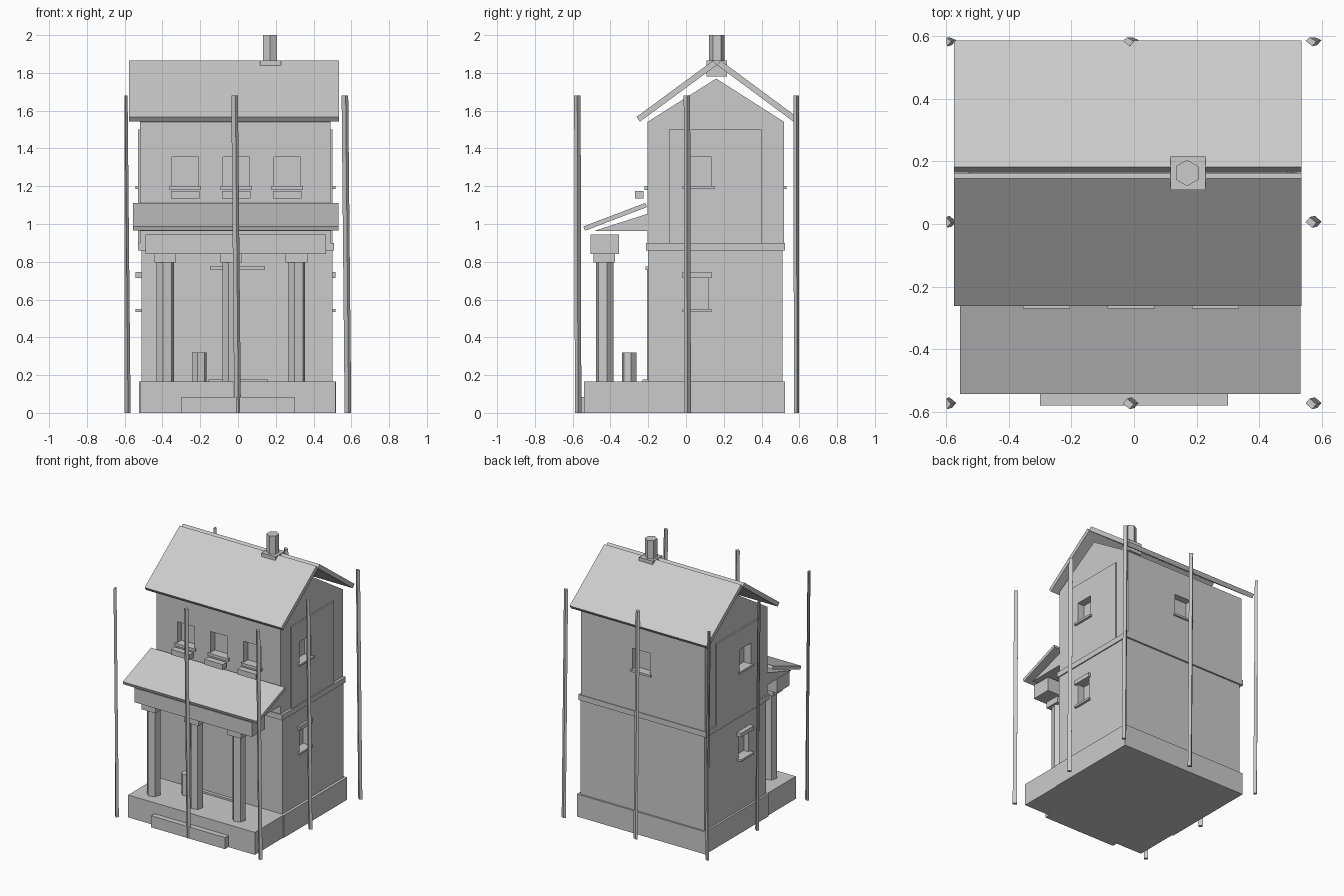
import bpy, bmesh, math
from mathutils import Matrix, Vector

cube = bpy.data.objects.get("Cube")
if cube:
    bpy.data.objects.remove(cube)

grey = bpy.data.materials.new("plain_grey")
grey.use_nodes = True
grey.diffuse_color = (0.6, 0.6, 0.6, 1)
grey.node_tree.nodes["Principled BSDF"].inputs["Base Color"].default_value = (0.6, 0.6, 0.6, 1)


def finish(name, bm):
    bmesh.ops.recalc_face_normals(bm, faces=bm.faces)
    mesh = bpy.data.meshes.new(name)
    bm.to_mesh(mesh)
    bm.free()
    mesh.materials.append(grey)
    obj = bpy.data.objects.new(name, mesh)
    bpy.context.collection.objects.link(obj)
    return obj


def box(name, x, y, z):
    """Box from three (low, high) ranges."""
    bm = bmesh.new()
    bmesh.ops.create_cube(bm, size=1)
    for v in bm.verts:
        v.co = Vector([(r[0] + r[1]) / 2 + c * (r[1] - r[0]) for r, c in zip((x, y, z), v.co)])
    return finish(name, bm)


def prism(name, x, profile):
    """Side profile of (y, z) points extruded along x."""
    bm = bmesh.new()
    face = bm.faces.new([bm.verts.new((x[0], y, z)) for y, z in profile])
    ext = bmesh.ops.extrude_face_region(bm, geom=[face])
    moved = [g for g in ext["geom"] if isinstance(g, bmesh.types.BMVert)]
    bmesh.ops.translate(bm, verts=moved, vec=(x[1] - x[0], 0, 0))
    return finish(name, bm)


def slab(name, x, low, high, thick):
    """Sloping board; low and high are the ends of its upper surface."""
    a, b = Vector(low), Vector(high)
    d = (b - a).normalized()
    n = Vector((d.y, -d.x)) * thick
    if n.y > 0:
        n = -n
    return prism(name, x, [a, b, b + n, a + n])


def post(name, x, y, z, radius, turn):
    """Six-sided upright."""
    bm = bmesh.new()
    bmesh.ops.create_cone(bm, cap_ends=True, segments=6, radius1=radius, radius2=radius,
                          depth=z[1] - z[0],
                          matrix=Matrix.Translation((x, y, (z[0] + z[1]) / 2))
                          @ Matrix.Rotation(math.radians(turn), 4, "Z"))
    return finish(name, bm)


def carve(target, x, y, z):
    cutter = box("cutter", x, y, z)
    cutter.hide_render = True
    mod = target.modifiers.new("opening", "BOOLEAN")
    mod.operation, mod.solver, mod.object = "DIFFERENCE", "EXACT", cutter
    bpy.context.view_layer.objects.active = target
    bpy.ops.object.modifier_apply(modifier=mod.name)
    bpy.data.objects.remove(cutter)


# Foundation, porch floor and step
box("house_plinth", (-0.525, 0.52), (-0.21, 0.525), (0, 0.165))
box("porch_floor", (-0.515, 0.515), (-0.54, -0.2), (0, 0.165))
box("front_step", (-0.30, 0.30), (-0.58, -0.53), (0, 0.085))

# Walls
lower = box("lower_walls", (-0.51, 0.50), (-0.2, 0.512), (0.16, 0.87))
upper = prism("upper_walls", (-0.52, 0.49),
              [(-0.205, 0.86), (-0.205, 1.54), (0.16, 1.77), (0.52, 1.54), (0.52, 0.86)])
box("floor_band", (-0.53, 0.508), (-0.212, 0.525), (0.86, 0.9))
right_panel = box("right_wall_panel", (-0.53, -0.515), (-0.09, 0.40), (0.89, 1.5))
left_panel = box("left_wall_panel", (0.485, 0.5), (-0.09, 0.40), (0.89, 1.5))

# Front windows with sills and flower boxes
for i, x in enumerate((-0.28, -0.01, 0.26)):
    carve(upper, (x - 0.07, x + 0.07), (-0.3, -0.155), (1.2, 1.355))
    box(f"front_sill_{i}", (x - 0.083, x + 0.083), (-0.22, -0.16), (1.18, 1.2))
    box(f"flower_box_{i}", (x - 0.075, x + 0.075), (-0.27, -0.225), (1.135, 1.175))

# Rear window
carve(upper, (-0.07, 0.07), (0.47, 0.6), (1.2, 1.355))
box("rear_sill", (-0.083, 0.083), (0.48, 0.532), (1.185, 1.2))

# Side windows
for side, panel, edge in (("right", right_panel, -0.53), ("left", left_panel, 0.505)):
    s = -1 if side == "right" else 1
    cut = sorted((edge - s * 0.06, edge + s * 0.1))
    trim = sorted((edge - s * 0.05, edge + s * 0.012))
    for wall in (upper, panel):
        carve(wall, cut, (0.0, 0.135), (1.2, 1.355))
    carve(lower, cut, (0.0, 0.12), (0.55, 0.715))
    box(side + "_upper_sill", trim, (-0.018, 0.15), (1.185, 1.2))
    box(side + "_lower_sill", trim, (-0.018, 0.135), (0.535, 0.55))
    box(side + "_lower_lintel", trim, (-0.018, 0.135), (0.715, 0.745))

# Door
box("front_door", (-0.135, 0.13), (-0.206, -0.19), (0.165, 0.76))
box("door_lintel", (-0.148, 0.143), (-0.215, -0.19), (0.757, 0.775))
box("door_threshold", (-0.155, 0.16), (-0.23, -0.19), (0.16, 0.178))

# Porch columns, beam and roof
for i, x in enumerate((-0.385, -0.037, 0.31)):
    post(f"column_{i}", x, -0.43, (0.16, 0.8), 0.047, 45)
    box(f"capital_{i}", (x - 0.058, x + 0.058), (-0.49, -0.375), (0.795, 0.845))
box("porch_beam", (-0.49, 0.467), (-0.505, -0.355), (0.84, 0.945))
prism("porch_wedge", (-0.515, 0.49), [(-0.49, 0.962), (-0.2, 0.962), (-0.2, 1.055)])
slab("porch_roof", (-0.557, 0.532), (-0.543, 0.987), (-0.215, 1.112), 0.024)
post("porch_barrel", -0.205, -0.30, (0.16, 0.32), 0.039, 45)

# Main roof with open ridge
slab("roof_front", (-0.576, 0.536), (-0.262, 1.567), (0.145, 1.866), 0.031)
slab("roof_rear", (-0.576, 0.536), (0.587, 1.567), (0.183, 1.866), 0.031)

# Chimney
box("chimney_base", (0.117, 0.228), (0.108, 0.218), (1.78, 1.866))
post("chimney", 0.17, 0.163, (1.86, 2.0), 0.042, 0)


# Leaning poles around the plot
def pole(name, x, y):
    bm = bmesh.new()
    bmesh.ops.create_cube(bm, size=1)
    for v in bm.verts:
        top = v.co.z > 0
        flat = Matrix.Rotation(math.radians(-40), 3, "Z") @ Vector((v.co.x * 0.028, v.co.y * 0.021, 0))
        px = x + flat.x - (0.016 if top else 0)
        py = y + flat.y - (0.004 if top else 0)
        v.co = (max(px, -0.6), min(py, 0.597), 1.68 if top else 0)
    return finish(name, bm)


for i in range(3):
    for j in range(3):
        if (i, j) != (1, 1):
            pole(f"pole_{i}_{j}", -0.586 + 0.584 * i, -0.571 + 0.58 * j)
